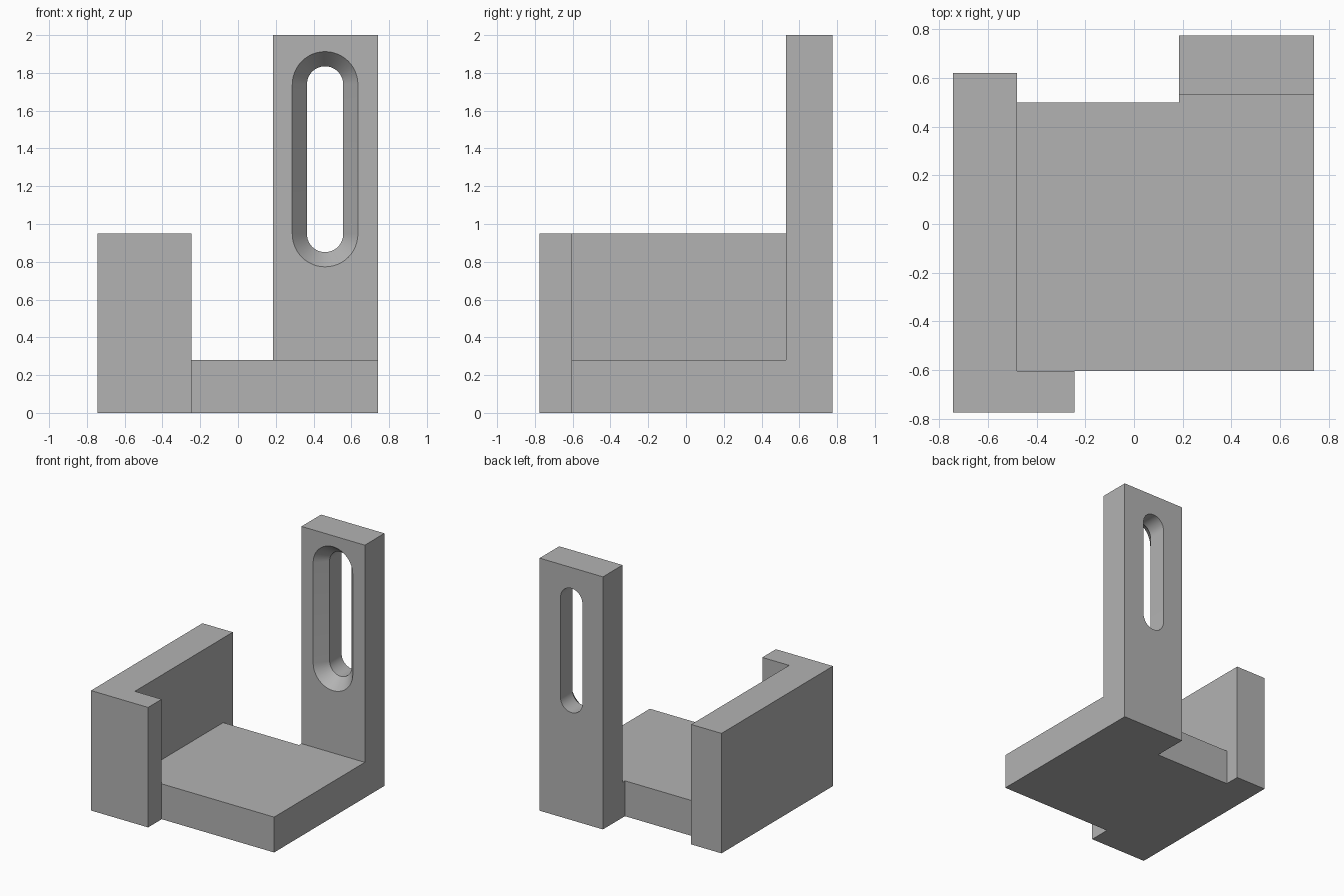
import bpy, bmesh, math

if "Cube" in bpy.data.objects:
    bpy.data.objects.remove(bpy.data.objects["Cube"], do_unlink=True)

grey = bpy.data.materials.new("plain grey")
grey.use_nodes = True
colour = (0.45, 0.45, 0.45, 1)
grey.diffuse_color = colour
grey.node_tree.nodes["Principled BSDF"].inputs["Base Color"].default_value = colour


def make_object(name, bm):
    bmesh.ops.recalc_face_normals(bm, faces=bm.faces[:])
    mesh = bpy.data.meshes.new(name)
    bm.to_mesh(mesh)
    bm.free()
    mesh.materials.append(grey)
    obj = bpy.data.objects.new(name, mesh)
    bpy.context.collection.objects.link(obj)
    return obj


def raise_faces(bm, faces, height, keep=False):
    """Extrude faces straight up and return the new top faces."""
    new = bmesh.ops.extrude_face_region(bm, geom=faces, use_keep_orig=keep)["geom"]
    for v in new:
        if isinstance(v, bmesh.types.BMVert):
            v.co.z += height
    return [f for f in new if isinstance(f, bmesh.types.BMFace)]


# Ground plan: three regions sharing corners
plan = {
    "a": (-0.745, -0.775), "b": (-0.245, -0.775), "c": (-0.245, -0.605),
    "d": (-0.48, -0.605), "e": (-0.48, 0.5), "f": (-0.48, 0.62),
    "g": (-0.745, 0.62), "h": (0.74, -0.605), "i": (0.74, 0.53),
    "j": (0.185, 0.53), "k": (0.185, 0.5), "l": (0.74, 0.775), "m": (0.185, 0.775),
}
bm = bmesh.new()
corner = {k: bm.verts.new((x, y, 0)) for k, (x, y) in plan.items()}
regions = [bm.faces.new([corner[k] for k in word])
           for word in ("abcdefg", "dchijke", "jilm")]

# Base slab, then the corner wall and the upright raised from it
SLAB, WALL, TOP = 0.28, 0.95, 2.0
tops = raise_faces(bm, regions, SLAB, keep=True)
wall_top = min(tops, key=lambda f: f.calc_center_median().x)
upright_top = max(tops, key=lambda f: f.calc_center_median().y
                  if f is not wall_top else -1)
raise_faces(bm, [wall_top], WALL - SLAB)
raise_faces(bm, [upright_top], TOP - SLAB)
bmesh.ops.recalc_face_normals(bm, faces=bm.faces[:])
bmesh.ops.dissolve_limit(bm, angle_limit=0.01, verts=bm.verts[:], edges=bm.edges[:])
bracket = make_object("bracket", bm)

# Countersunk slot cutter: stadium rings lofted through the upright
STEPS = 24
SLOT_X, LOW, HIGH = 0.461, 0.947, 1.739
bm = bmesh.new()
rings = []
for y, r in ((0.52, 0.182), (0.625, 0.096), (0.8, 0.096)):
    ring = []
    for start, z in ((0, HIGH), (math.pi, LOW)):
        for n in range(STEPS + 1):
            t = start + math.pi * n / STEPS
            ring.append(bm.verts.new((SLOT_X + r * math.cos(t), y, z + r * math.sin(t))))
    rings.append(ring)
for near, far in zip(rings, rings[1:]):
    for n in range(len(near)):
        p = n - 1
        bm.faces.new((near[p], near[n], far[n], far[p]))
bm.faces.new(rings[0])
bm.faces.new(rings[-1])
cutter = make_object("slot_cutter", bm)
cutter.hide_render = True

# Cut the slot and keep hard edges crisp
cut = bracket.modifiers.new("slot", "BOOLEAN")
cut.operation = "DIFFERENCE"
cut.solver = "EXACT"
cut.object = cutter
bpy.ops.object.select_all(action="DESELECT")
bracket.select_set(True)
bpy.context.view_layer.objects.active = bracket
bpy.ops.object.modifier_apply(modifier=cut.name)
bpy.data.objects.remove(cutter, do_unlink=True)
bpy.ops.object.shade_smooth_by_angle(angle=math.radians(25))
